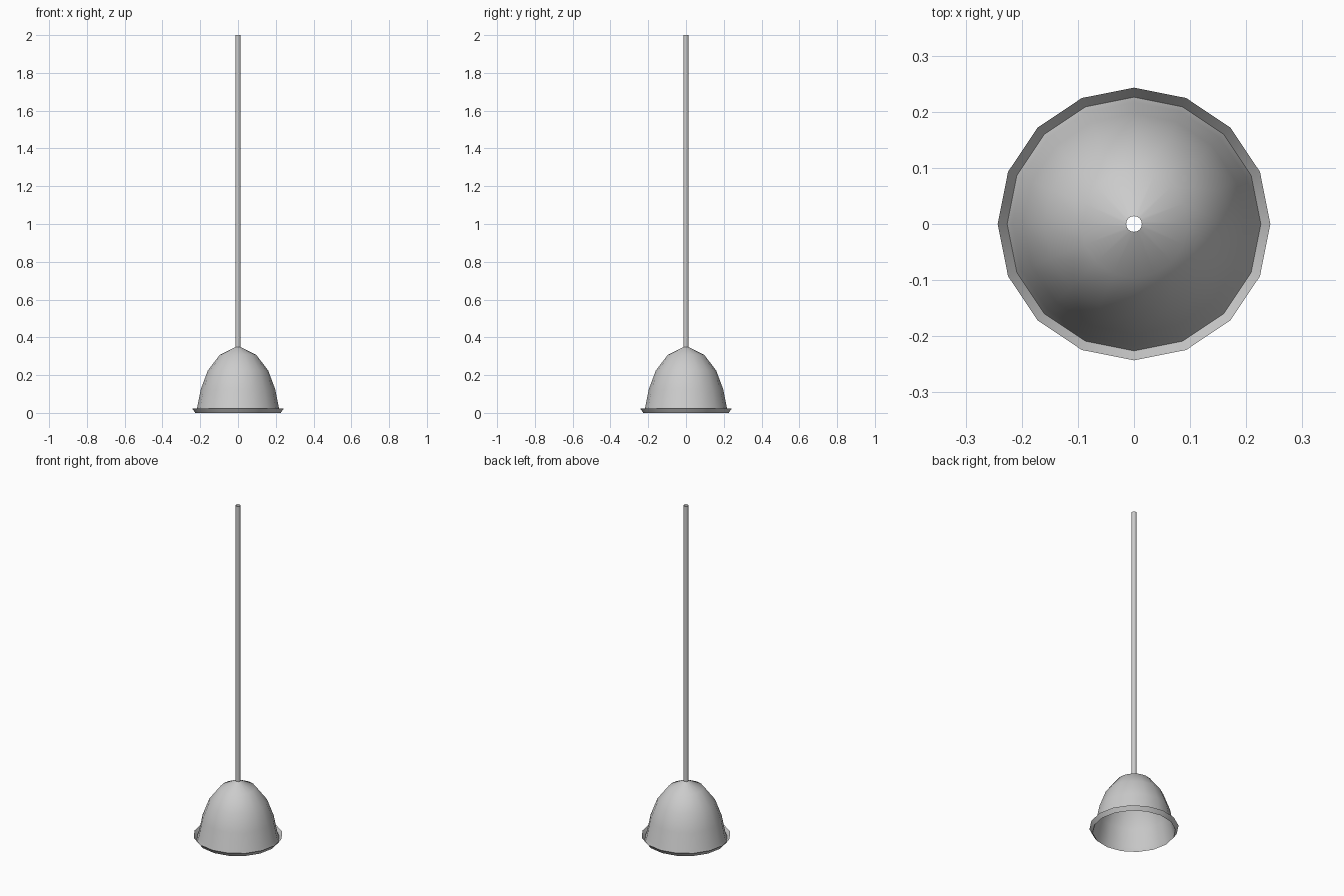
import bpy, bmesh
from math import cos, sin, pi

if "Cube" in bpy.data.objects:
    bpy.data.objects.remove(bpy.data.objects["Cube"])


def lathe(name, profile, sides):
    """Revolve an open (radius, height) profile around z, as a single skin."""
    bm = bmesh.new()
    rings = [[bm.verts.new((r * cos(2 * pi * i / sides), r * sin(2 * pi * i / sides), z))
              for i in range(sides)] for r, z in profile]
    for low, high in zip(rings, rings[1:]):
        for i in range(sides):
            j = (i + 1) % sides
            bm.faces.new((low[i], low[j], high[j], high[i]))
    mesh = bpy.data.meshes.new(name)
    bm.to_mesh(mesh)
    bm.free()
    obj = bpy.data.objects.new(name, mesh)
    bpy.context.collection.objects.link(obj)
    bpy.ops.object.select_all(action='DESELECT')
    obj.select_set(True)
    bpy.context.view_layer.objects.active = obj
    bpy.ops.object.shade_smooth_by_angle(angle=0.75)
    return obj


# Bell-shaped shade with an upturned lip, open underneath
lathe("lamp_shade", [(0.243, 0.024), (0.226, 0.0), (0.217, 0.025), (0.197, 0.125),
                     (0.160, 0.224), (0.096, 0.308), (0.014, 0.348)], 16)

# Hollow hanging rod, open at both ends
lathe("hanging_rod", [(0.014, 0.348), (0.014, 2.0)], 16)
